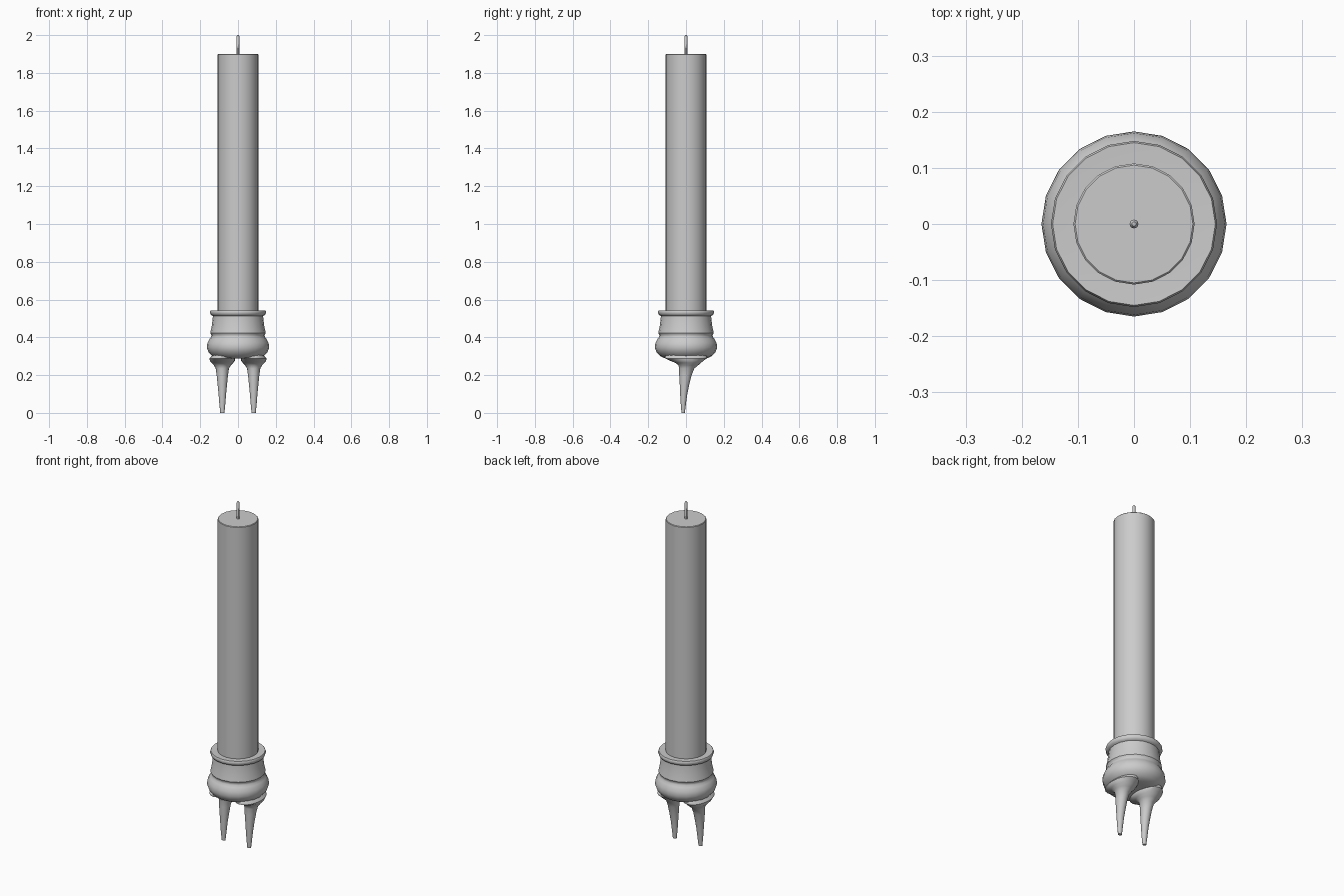
import bpy, bmesh
from math import cos, sin, tau, radians

if "Cube" in bpy.data.objects:
    bpy.data.objects.remove(bpy.data.objects["Cube"])


def loft(name, rings, sides=20):
    """Skin elliptical rings (z, cx, cy, rx, ry), capped at both ends."""
    bm = bmesh.new()
    loops = []
    for z, cx, cy, rx, ry in rings:
        loops.append([bm.verts.new((cx + rx * cos(tau * i / sides),
                                    cy + ry * sin(tau * i / sides), z))
                      for i in range(sides)])
    for a, b in zip(loops, loops[1:]):
        for i in range(sides):
            j = (i + 1) % sides
            bm.faces.new((a[i], a[j], b[j], b[i]))
    bm.faces.new(loops[0])
    bm.faces.new(loops[-1])
    bmesh.ops.recalc_face_normals(bm, faces=bm.faces[:])
    mesh = bpy.data.meshes.new(name)
    bm.to_mesh(mesh)
    bm.free()
    ob = bpy.data.objects.new(name, mesh)
    bpy.context.collection.objects.link(ob)
    bpy.ops.object.select_all(action='DESELECT')
    ob.select_set(True)
    bpy.context.view_layer.objects.active = ob
    bpy.ops.object.shade_smooth_by_angle(angle=radians(40))
    return ob


def lathe(name, profile, sides=20):
    return loft(name, [(z, 0, 0, r, r) for r, z in profile], sides)


# Wax candle and its wick
lathe("candle", [(.108, .50), (.108, 1.897), (.105, 1.90)])
lathe("wick", [(.008, 1.88), (.008, 1.993), (.004, 2.0)], 8)

# Turned cup: rounded belly, straight neck and flared rim
lathe("cup", [(.08, .287), (.115, .29), (.138, .302), (.157, .323),
              (.165, .345), (.162, .37), (.150, .392), (.142, .402),
              (.141, .412), (.147, .422), (.145, .432), (.139, .46),
              (.134, .50), (.133, .513), (.143, .518), (.148, .528),
              (.148, .537), (.145, .543), (.108, .541)])

# Pair of root-like prongs, flaring into the underside of the cup
prong = [(0, .083, -.015, .011, .009), (.05, .083, -.014, .016, .014),
         (.10, .083, -.012, .020, .019), (.15, .083, -.008, .025, .025),
         (.20, .083, -.003, .030, .033), (.235, .083, .004, .035, .040),
         (.252, .083, .012, .045, .052), (.265, .083, .012, .058, .068),
         (.276, .083, .004, .066, .088), (.288, .083, 0, .068, .110),
         (.30, .080, 0, .060, .112), (.315, .078, 0, .050, .090)]
for side, label in ((1, "right"), (-1, "left")):
    loft(label + "_prong", [(z, side * cx, cy, rx, ry)
                            for z, cx, cy, rx, ry in prong])
